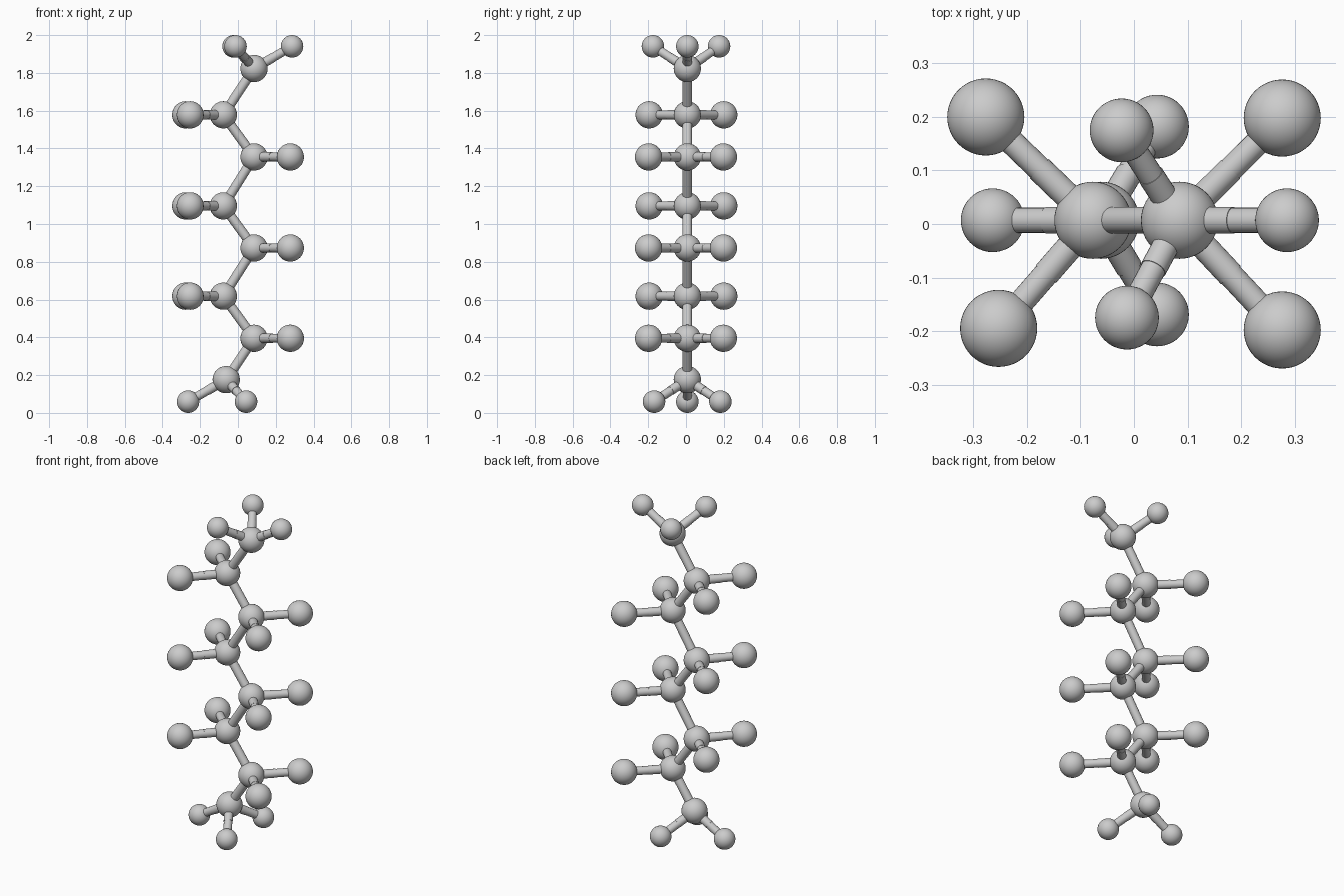
import bpy
from mathutils import Vector

cube = bpy.data.objects.get("Cube")
if cube:
    bpy.data.objects.remove(cube, do_unlink=True)

grey = bpy.data.materials.new("light grey")
grey.use_nodes = True
COLOUR = (0.6, 0.6, 0.6, 1)
grey.diffuse_color = COLOUR
grey.node_tree.nodes["Principled BSDF"].inputs["Base Color"].default_value = COLOUR

BIG, SMALL = 0.072, 0.0595       # ball radii
THICK, THIN = 0.025, 0.0235      # rod radii
MID_Y = 0.007


def finish(name):
    obj = bpy.context.object
    obj.name = name
    obj.data.materials.append(grey)
    bpy.ops.object.shade_smooth_by_angle()


def ball(name, centre, radius):
    bpy.ops.mesh.primitive_uv_sphere_add(segments=48, ring_count=24, radius=radius, location=centre)
    finish(name)


def rod(name, start, end, radius):
    axis = end - start
    bpy.ops.mesh.primitive_cylinder_add(
        vertices=24, radius=radius, depth=axis.length, location=(start + end) / 2,
        rotation=axis.to_track_quat("Z", "Y").to_euler())
    finish(name)


def branch(name, hub, tip, radius):
    """Outer ball joined to its hub by a rod that steps down halfway."""
    tip = Vector(tip)
    middle = (hub + tip) / 2
    rod(name + "_inner_rod", hub, middle, THICK)
    rod(name + "_outer_rod", middle, tip, THIN)
    ball(name + "_ball", tip, radius)


# Zigzag backbone, bottom to top
heights = [0.176, 0.395, 0.618, 0.873, 1.096, 1.355, 1.578, 1.823]
hubs = [Vector((0.085 if i % 2 else -0.077, MID_Y, z)) for i, z in enumerate(heights)]
hubs[0].x = -0.062
for i, hub in enumerate(hubs):
    ball(f"backbone_ball_{i}", hub, BIG)
    if i:
        rod(f"backbone_rod_{i}", hubs[i - 1], hub, THICK)

# Paired side branches on the inner hubs
for i, hub in enumerate(hubs[1:-1], 1):
    if i % 2:
        back, front = (0.277, 0.198, hub.z), (0.277, -0.198, hub.z)
    else:
        back, front = (-0.277, 0.2, hub.z), (-0.253, -0.195, hub.z)
    branch(f"back_branch_{i}", hub, back, BIG)
    branch(f"front_branch_{i}", hub, front, BIG)

# Three smaller branches on each end
ends = {
    "bottom": (hubs[0], SMALL, [(-0.264, MID_Y), (0.043, 0.182), (0.043, -0.169)]),
    "top": (hubs[-1], 2 - SMALL, [(0.286, MID_Y), (-0.023, 0.175), (-0.013, -0.175)]),
}
for end, (hub, z, tips) in ends.items():
    for side, (x, y) in zip(("outer", "back", "front"), tips):
        branch(f"{end}_{side}_branch", hub, (x, y, z), SMALL)
